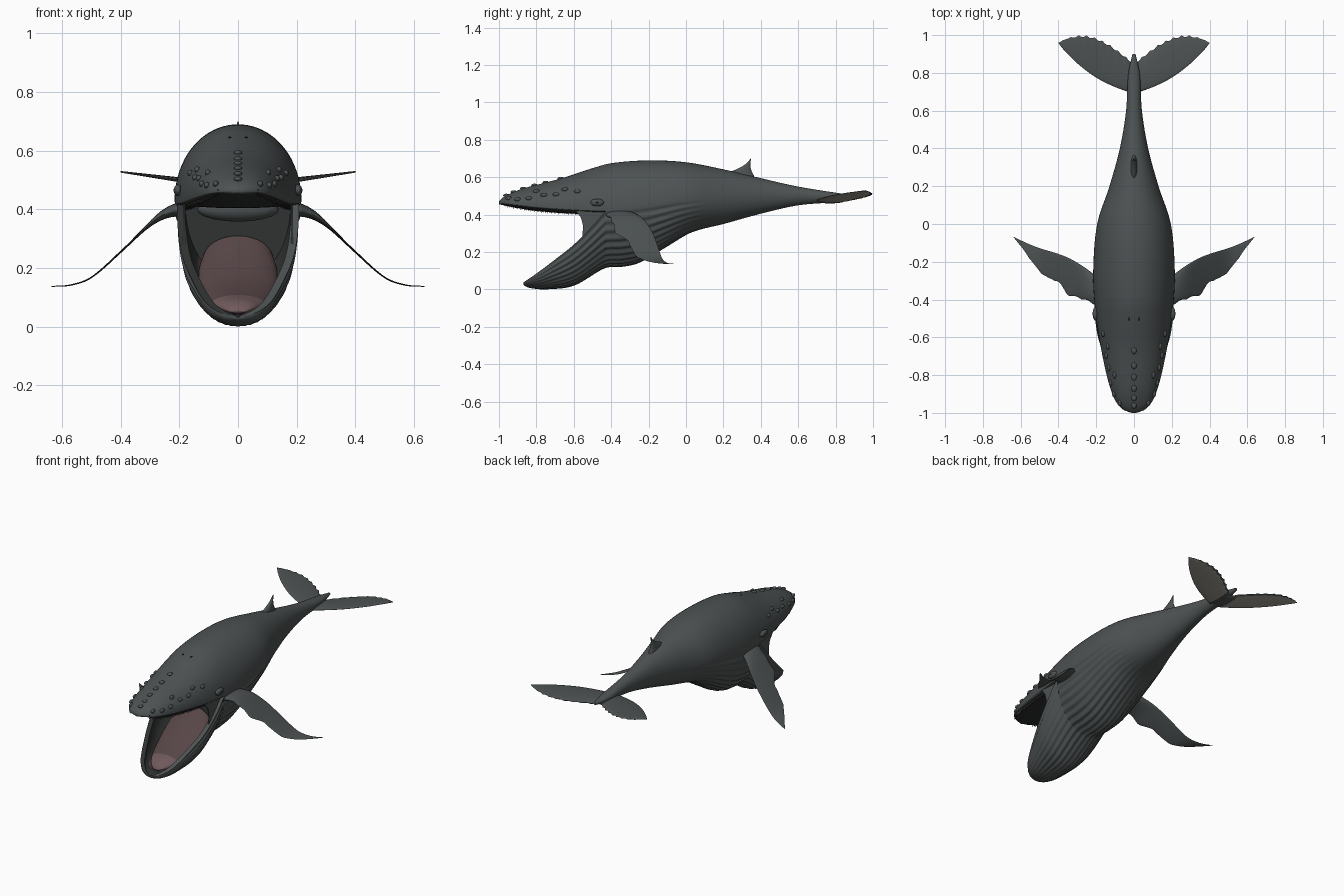
import bpy, bmesh, math
from mathutils import Matrix, Vector
from math import sin, cos, pi

cube = bpy.data.objects.get("Cube")
if cube:
    bpy.data.objects.remove(cube, do_unlink=True)


def material(name, r, g, b):
    m = bpy.data.materials.new(name)
    m.use_nodes = True
    m.diffuse_color = (r, g, b, 1)
    node = m.node_tree.nodes["Principled BSDF"]
    node.inputs["Base Color"].default_value = (r, g, b, 1)
    node.inputs["Roughness"].default_value = 0.7
    return m


SKIN = material("slate skin", .075, .085, .086)
LINING = material("dark mouth lining", .03, .032, .032)
PINK = material("mouth pink", .095, .06, .063)
TONGUE = material("tongue pink", .16, .10, .105)
PALE = material("pale fluke underside", .36, .34, .29)
BALEEN = material("baleen grey", .03, .03, .028)
EYE = material("eye black", .012, .012, .012)


def curve(*pts):
    """Smooth interpolation through (position, value) pairs."""
    def slope(i):
        a, b = pts[max(i - 1, 0)], pts[min(i + 1, len(pts) - 1)]
        return (b[1] - a[1]) / (b[0] - a[0])

    def f(p):
        p = min(max(p, pts[0][0]), pts[-1][0])
        i = next(k for k in range(len(pts) - 1) if p <= pts[k + 1][0])
        (p0, v0), (p1, v1) = pts[i], pts[i + 1]
        h = p1 - p0
        u = (p - p0) / h
        return (v0 * (1 + 2 * u) * (1 - u) ** 2 + v1 * u * u * (3 - 2 * u)
                + h * slope(i) * u * (1 - u) ** 2 - h * slope(i + 1) * u * u * (1 - u))
    return f


def finish(name, bm, mats, angle=60):
    bmesh.ops.recalc_face_normals(bm, faces=bm.faces)
    me = bpy.data.meshes.new(name)
    bm.to_mesh(me)
    bm.free()
    for m in mats:
        me.materials.append(m)
    ob = bpy.data.objects.new(name, me)
    bpy.context.collection.objects.link(ob)
    bpy.ops.object.select_all(action='DESELECT')
    ob.select_set(True)
    bpy.context.view_layer.objects.active = ob
    bpy.ops.object.shade_smooth_by_angle(angle=math.radians(angle))


def loft(name, rings, mats, rule=lambda i, j: 0):
    """Skin closed rings; rule(row, column) picks the material."""
    bm = bmesh.new()
    rows = [[bm.verts.new(p) for p in r] for r in rings]
    n = len(rows[0])
    for i in range(len(rows) - 1):
        for j in range(n):
            k = (j + 1) % n
            f = bm.faces.new((rows[i][j], rows[i][k], rows[i + 1][k], rows[i + 1][j]))
            f.material_index = rule(i, j)
    bm.faces.new(rows[0])
    bm.faces.new(rows[-1])
    bmesh.ops.remove_doubles(bm, verts=bm.verts, dist=1e-5)
    finish(name, bm, mats)


def steps(a, b, n):
    return [a + (b - a) * i / n for i in range(n + 1)]


def blobs(name, items, mat):
    """Ellipsoids given as (centre, radii)."""
    bm = bmesh.new()
    for c, r in items:
        bmesh.ops.create_uvsphere(bm, u_segments=16, v_segments=10, radius=1,
                                  matrix=Matrix.Translation(c) @ Matrix.Diagonal((*r, 1)))
    finish(name, bm, [mat])


# Body profiles along the length
HINGE = -.43
width = curve((-1, .012), (-.985, .055), (-.95, .09), (-.9, .115), (-.8, .145), (-.6, .185),
              (HINGE, .208), (-.25, .216), (0, .195), (.2, .13), (.4, .075), (.6, .042),
              (.8, .03), (.9, .008))
top = curve((-1, .47), (-.985, .487), (-.95, .508), (-.87, .54), (-.67, .593), (-.5, .648),
            (-.4, .675), (-.2, .69), (0, .68), (.2, .642), (.4, .595), (.6, .55), (.9, .502))
mid = curve((-1, .463), (-.8, .443), (HINGE, .42), (-.2, .44), (0, .47), (.4, .5), (.9, .495))
lip = curve((-1, .455), (-.9, .435), (-.8, .42), (-.6, .405), (HINGE, .405))
belly = curve((-.87, .025), (-.85, .012), (-.8, .003), (-.75, 0), (-.6, .02), (HINGE, .115),
              (-.35, .12), (-.25, .142), (-.1, .23), (.03, .305), (.2, .35), (.4, .405),
              (.6, .45), (.8, .468), (.9, .488))
rim = curve((-.87, .037), (-.8, .085), (-.7, .16), (-.6, .24), (-.5, .34), (HINGE, .42))
jaw_width = curve((-.87, .02), (-.86, .052), (-.84, .08), (-.8, .113), (-.7, .157),
                  (-.6, .19), (-.5, .206), (HINGE, .208))
TOP_N, LOW_N = 40, 128


def arc(y, w, z0, h, a, b, n, groove=0):
    pts = []
    for t in steps(a, b, n):
        k = 1 - groove * (.5 - .5 * cos(36 * t))
        pts.append((w * cos(t) * k, y, z0 + h * sin(t) * k))
    return pts


def pleats(y):
    return .032 * min(1, max(0, (.12 - y) / .25)) * min(1, (y + .87) / .2)


def body_ring(y, low, groove):
    w, m = width(y), mid(y)
    return (arc(y, w, m, top(y) - m, 0, pi, TOP_N)[:-1]
            + arc(y, w, m, m - low, pi, 2 * pi, LOW_N, groove)[:-1])


# Upper jaw, back, belly and tail stock in one skin; the step at the hinge is the throat
head_y = [-1, -.995] + steps(-.985, HINGE, 24)
trunk_y = steps(HINGE, .9, 50)
rings = ([body_ring(y, lip(y), 0) for y in head_y]
         + [body_ring(y, belly(y), pleats(y)) for y in trunk_y])
wall = len(head_y) - 1
loft("body", rings, [SKIN, LINING],
     lambda i, j: 1 if i == wall and j >= TOP_N
     or 1 < i < wall and 14 < j - TOP_N < LOW_N - 14 else 0)

# Scooped lower jaw with pleats outside and a dark lining
rings = []
for y in [-.87, -.867] + steps(-.86, HINGE, 30):
    w, z, d = jaw_width(y), rim(y), rim(y) - belly(y)
    rings.append(arc(y, w, z, d, pi, 2 * pi, LOW_N, pleats(y))
                 + arc(y, max(.4 * w, w - .028), z, max(.4 * d, d - .035), 2 * pi, pi, 40))
loft("lower_jaw", rings, [SKIN, LINING, PINK],
     lambda i, j: 0 if j <= LOW_N else
     2 if i > 6 and 10 < j - LOW_N < 32 else 1)

# Tongue ramping from the jaw tip up to the throat, lighter at its tip
tongue_top = curve((-.81, .052), (-.78, .085), (-.7, .115), (-.6, .165), (-.5, .245), (-.44, .31))
tongue_width = curve((-.81, .02), (-.78, .055), (-.7, .1), (-.6, .13), (-.5, .135), (-.44, .12))
rings = []
for y in steps(-.81, -.44, 24):
    base = belly(y) + .042
    h = max(.004, (tongue_top(y) - base) / 2)
    rings.append([(tongue_width(y) * cos(t), y, base + h + h * sin(t) * (1 - .12 * abs(cos(t)) ** 9))
                  for t in steps(pi / 2, pi * 5 / 2, 32)[:-1]])
loft("tongue", rings, [PINK, TONGUE], lambda i, j: 1 if i < 6 else 0)

# Palate ridge at the back of the mouth
blobs("palate", [((0, -.47, .4), (.14, .045, .042))], SKIN)

# Baleen fringe under the upper lip
bm = bmesh.new()
for y in steps(-.97, -.48, 70):
    for s in (1, -1):
        at = Vector((s * .9 * width(y), y, lip(y) + .005))
        bmesh.ops.create_cone(bm, segments=5, radius1=0, radius2=.005, depth=.026,
                              cap_ends=True, matrix=Matrix.Translation(at))
finish("baleen_fringe", bm, [BALEEN])


def fin(name, s, xs, lead, trail, height, thick, mats, rule=lambda i, j: 0):
    """Lens-section fin running out along x."""
    rings = []
    for x in xs:
        a, b = lead(x), trail(x)
        rings.append([(s * x, (a + b) / 2 + (b - a) / 2 * cos(t),
                       height(x) + thick(x) * sin(t)) for t in steps(0, 2 * pi, 24)[:-1]])
    loft(name, rings, mats, rule)


flip_lead = curve((.15, -.43), (.21, -.428), (.25, -.41), (.3, -.392), (.35, -.378), (.4, -.312),
                  (.46, -.288), (.52, -.232), (.57, -.16), (.637, -.07))
flip_trail = curve((.15, -.3), (.2, -.275), (.25, -.238), (.3, -.205), (.35, -.178), (.42, -.152),
                   (.5, -.128), (.57, -.1), (.637, -.068))
flip_z = curve((.15, .40), (.2, .40), (.25, .385), (.3, .35), (.4, .255), (.5, .168),
               (.57, .142), (.637, .137))
flip_thick = curve((.15, .03), (.25, .018), (.33, .007), (.45, .004), (.637, .0015))
fluke_lead = curve((0, .69), (.1, .725), (.2, .775), (.3, .85), (.37, .92), (.4, .957))
fluke_trail = curve((0, .85), (.06, .9), (.13, .95), (.2, .985), (.27, 1), (.35, .985), (.4, .96))

for side, s in (("left", 1), ("right", -1)):
    # Flippers with a knobbly leading edge
    fin(side + "_flipper", s, steps(.15, .637, 60),
        lambda x: flip_lead(x) + .008 * abs(sin(45 * x)) * min(1, (.637 - x) * 10),
        flip_trail, flip_z, flip_thick, [SKIN])
    # Flukes with a serrated trailing edge and pale underside
    fin(side + "_fluke", s, steps(0, .4, 80), fluke_lead,
        lambda x: fluke_trail(x) - .01 * abs(sin(75 * x)) * min(1, (.4 - x) * 8),
        lambda x: .474 + .135 * x, lambda x: .014 - .028 * x, [SKIN, PALE],
        lambda i, j: 1 if 12 <= j < 22 and i > 7 else 0)
    # Cheek membrane joining the jaws
    bm = bmesh.new()
    edge = [(-.59, .42), (-.562, .385), (-.55, .34), (-.555, .27), (-.42, .37), (-.42, .43)]
    face = bm.faces.new([bm.verts.new((s * .181, y, z)) for y, z in edge])
    out = bmesh.ops.extrude_face_region(bm, geom=[face])
    bmesh.ops.translate(bm, vec=(s * .006, 0, 0),
                        verts=[v for v in out["geom"] if isinstance(v, bmesh.types.BMVert)])
    finish(side + "_cheek", bm, [SKIN], 30)
    # Eye in a raised lid, and a blowhole slit
    blobs(side + "_eyelid", [((s * .205, -.475, .465), (.014, .036, .02))], SKIN)
    blobs(side + "_eye", [((s * .213, -.475, .465), (.007, .014, .008))], EYE)
    blobs(side + "_blowhole", [((s * .028, -.5, top(-.5) - .003), (.005, .012, .003))], EYE)
    # Knobs along the side of the upper jaw
    knobs = []
    for y, z in ((-.58, .524), (-.647, .535), (-.695, .508), (-.76, .505), (-.8, .525),
                 (-.84, .487), (-.9, .482), (-.947, .487)):
        m = mid(y)
        x = width(y) * math.sqrt(1 - ((z - m) / (top(y) - m)) ** 2)
        knobs.append(((s * x, y, z), (.01, .018, .011)))
    blobs(side + "_jaw_knobs", knobs, SKIN)

# Knobs along the crown of the head
blobs("crown_knobs", [((0, y, top(y)), (.014, .018, .009))
                      for y in (-.67, -.75, -.81, -.87, -.92, -.96)], SKIN)

# Hooked dorsal fin
fin_front = curve((.58, .2), (.625, .235), (.655, .295), (.68, .33), (.7, .345))
fin_back = curve((.58, .375), (.605, .365), (.64, .348), (.67, .344), (.7, .348))
rings = []
for z in steps(.58, .7, 16):
    a, b = fin_front(z), fin_back(z)
    half = .002 + .022 * (.7 - z) / .12
    rings.append([(half * sin(t), (a + b) / 2 + (b - a) / 2 * cos(t), z)
                  for t in steps(0, 2 * pi, 20)[:-1]])
loft("dorsal_fin", rings, [SKIN])
